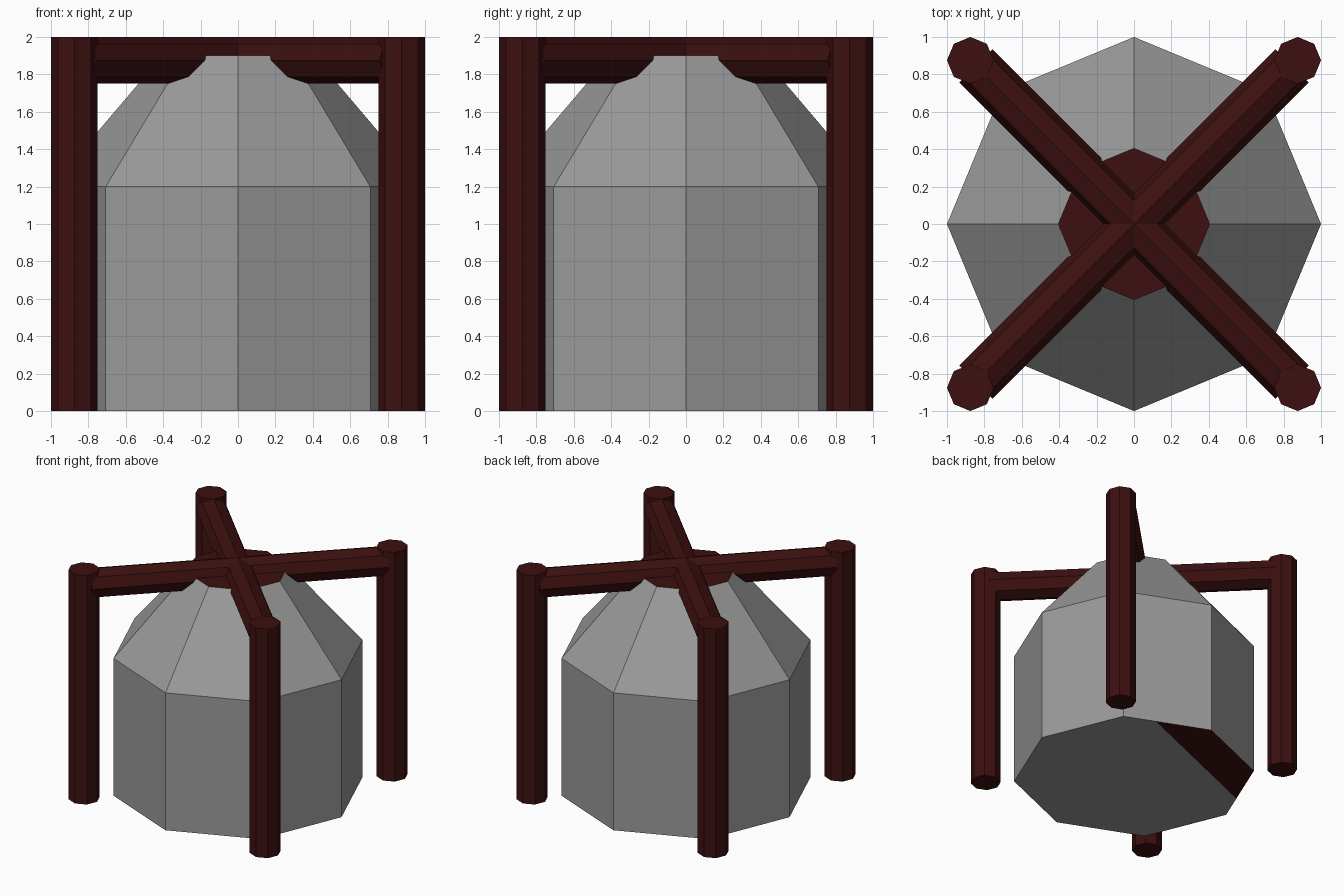
import bpy, bmesh, math
from mathutils import Matrix, Vector

if "Cube" in bpy.data.objects:
    bpy.data.objects.remove(bpy.data.objects["Cube"])


def material(name, rgb):
    m = bpy.data.materials.new(name)
    m.diffuse_color = (*rgb, 1.0)
    m.use_nodes = True
    m.node_tree.nodes["Principled BSDF"].inputs["Base Color"].default_value = m.diffuse_color
    return m


GREY = material("grey metal", (0.32, 0.32, 0.32))
RED = material("dark red", (0.045, 0.005, 0.005))


def finish(bm, name, mats):
    bm.normal_update()
    mesh = bpy.data.meshes.new(name)
    bm.to_mesh(mesh)
    bm.free()
    for m in mats:
        mesh.materials.append(m)
    ob = bpy.data.objects.new(name, mesh)
    bpy.context.collection.objects.link(ob)
    return ob


def bar(name, length, matrix):
    """Eight-sided bar along its local z axis."""
    bm = bmesh.new()
    bmesh.ops.create_cone(bm, cap_ends=True, segments=8, radius1=0.125,
                          radius2=0.125, depth=length, matrix=matrix)
    return finish(bm, name, [RED])


# Tank: eight-sided body with tapered shoulder
bm = bmesh.new()
rings = []
for r, z in ((1.0, 0.0), (1.0, 1.2), (0.405, 1.9)):
    rings.append([bm.verts.new((r * math.cos(i * math.pi / 4),
                                r * math.sin(i * math.pi / 4), z)) for i in range(8)])
for lo, hi in zip(rings, rings[1:]):
    for i in range(8):
        j = (i + 1) % 8
        bm.faces.new((lo[i], lo[j], hi[j], hi[i]))
bottom = bm.faces.new(rings[0][::-1])
cap = bm.faces.new(rings[2])
cap.material_index = 1

# Dark red strip along one side of the underside
n = Vector((math.cos(math.radians(112.5)), math.sin(math.radians(112.5)), 0))
bmesh.ops.bisect_plane(bm, geom=[bottom, *bottom.edges, *bottom.verts],
                       plane_co=n * 0.582, plane_no=n)
bm.normal_update()
for f in bm.faces:
    if f.normal.z < -0.9 and f.calc_center_median().dot(n) > 0.582:
        f.material_index = 1
finish(bm, "tank", [GREY, RED])

# Four corner posts
for sx in (-1, 1):
    for sy in (-1, 1):
        name = f"{'back' if sy > 0 else 'front'}_{'right' if sx > 0 else 'left'}_post"
        bar(name, 2.0, Matrix.Translation((0.875 * sx, 0.875 * sy, 1.0)))

# Two crossed top beams
for name, deg in (("cross_beam_a", 45), ("cross_beam_b", 135)):
    bar(name, 2.39, Matrix.Translation((0, 0, 1.875))
        @ Matrix.Rotation(math.radians(deg), 4, 'Z')
        @ Matrix.Rotation(math.pi / 2, 4, 'Y'))
